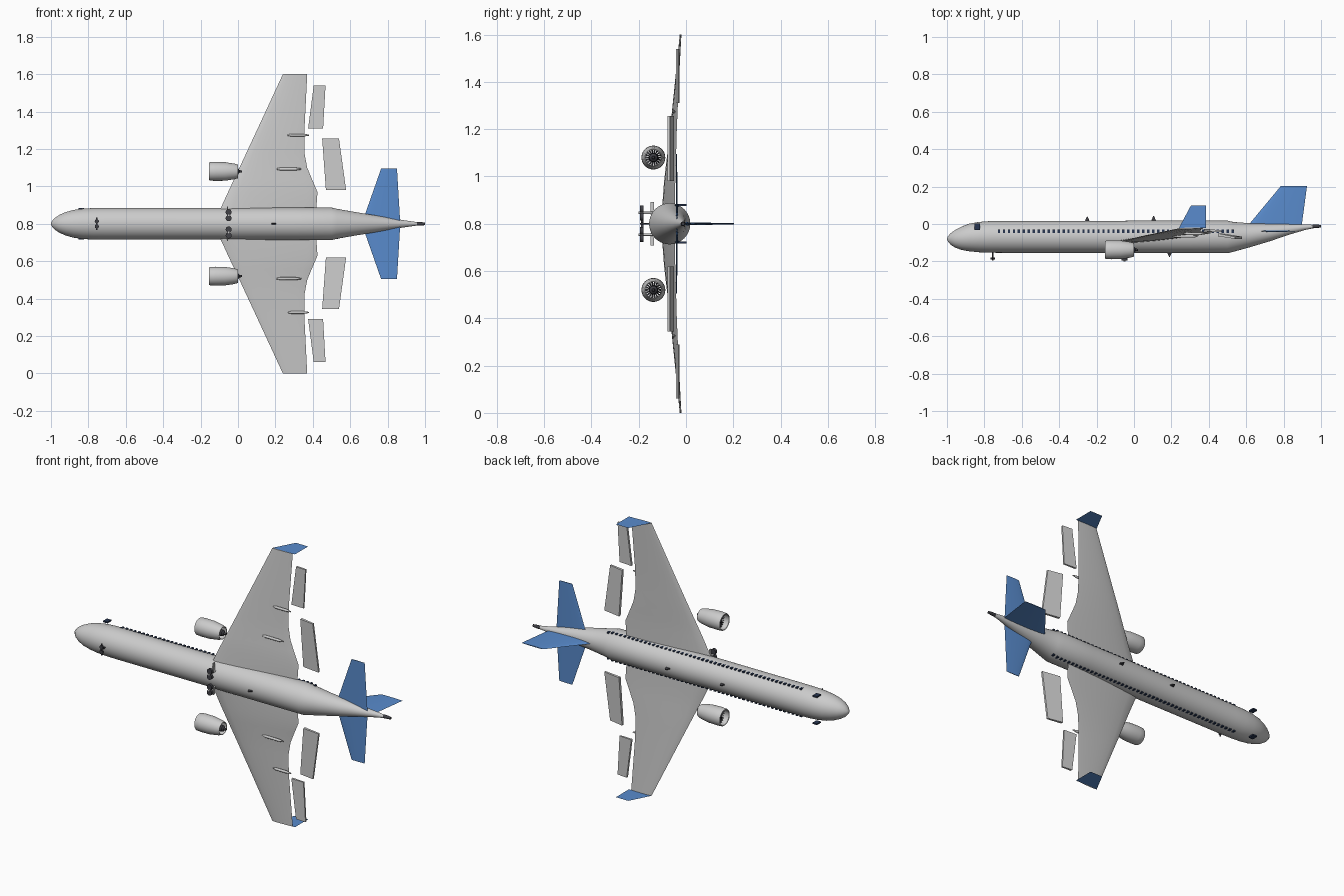
import bpy, bmesh, math
from math import cos, sin, pi, sqrt

if "Cube" in bpy.data.objects:
    bpy.data.objects.remove(bpy.data.objects["Cube"])

CZ = 0.8      # height of the centreline; the span runs along z, nose at -x, fin at +y


def mat(name, rgb):
    m = bpy.data.materials.new(name)
    m.diffuse_color = (*rgb, 1)
    m.use_nodes = True
    m.node_tree.nodes["Principled BSDF"].inputs["Base Color"].default_value = m.diffuse_color
    return m


BLUE = mat("blue_paint", (0.1, 0.26, 0.61))
DARK = mat("dark_metal", (0.05, 0.05, 0.06))
GLASS = mat("dark_glass", (0.02, 0.035, 0.08))


def finish(name, bm, m=None, smooth=True):
    bmesh.ops.recalc_face_normals(bm, faces=bm.faces)
    me = bpy.data.meshes.new(name)
    bm.to_mesh(me)
    bm.free()
    ob = bpy.data.objects.new(name, me)
    bpy.context.collection.objects.link(ob)
    if m:
        me.materials.append(m)
    if smooth:
        bpy.ops.object.select_all(action='DESELECT')
        bpy.context.view_layer.objects.active = ob
        ob.select_set(True)
        bpy.ops.object.shade_smooth_by_angle(angle=math.radians(35))
    return ob


def skin(bm, sections, loop=False):
    """Join matching closed sections with quads, capping the ends."""
    rings = [[bm.verts.new(p) for p in s] for s in sections]
    n = len(rings[0])
    pairs = list(zip(rings, rings[1:])) + ([(rings[-1], rings[0])] if loop else [])
    for a, b in pairs:
        for i in range(n):
            j = (i + 1) % n
            bm.faces.new((a[i], a[j], b[j], b[i]))
    if not loop:
        bm.faces.new(rings[0])
        bm.faces.new(rings[-1])


def ring(x, y, z, r, n=40):
    return [(x, y + r * cos(2 * pi * i / n), z + r * sin(2 * pi * i / n)) for i in range(n)]


def tube(name, stations, z, m=None, loop=False, n=40):
    bm = bmesh.new()
    skin(bm, [ring(x, y, z, r, n) for x, y, r in stations], loop)
    return finish(name, bm, m)


def add_box(bm, lo, hi):
    q = [(0, 0), (1, 0), (1, 1), (0, 1)]
    skin(bm, [[((lo, hi)[a][0], (lo, hi)[b][1], z) for a, b in q] for z in (lo[2], hi[2])])


def add_rod(bm, c, r, h, n=20):
    """Cylinder along y centred on c."""
    skin(bm, [[(c[0] + r * cos(2 * pi * i / n), y, c[2] + r * sin(2 * pi * i / n))
               for i in range(n)] for y in (c[1] - h / 2, c[1] + h / 2)])


def airfoil(le, te, ratio, axis, n=9):
    """Closed section between le and te, thickened along the given axis."""
    t = ratio * (te[0] - le[0])
    us = [(1 - cos(pi * i / n)) / 2 for i in range(n + 1)]
    pts = []
    for side, seq in ((1, us), (-1, us[-2:0:-1])):
        for u in seq:
            p = [a + (b - a) * u for a, b in zip(le, te)]
            p[axis] += side * t * (1.5 * sqrt(u) * (1 - u) ** 0.9 * 0.87 + 0.02 * u)
            pts.append(tuple(p))
    return pts


# Fuselage with nose, belly bulge and upswept tail: x, centre y, radius
tube("fuselage", [(-1, -.08, .002), (-.995, -.08, .014), (-.98, -.08, .031), (-.955, -.079, .048),
                  (-.92, -.076, .063), (-.88, -.072, .074), (-.83, -.07, .081), (-.77, -.069, .0845),
                  (-.7, -.069, .085), (-.1, -.069, .085), (-.02, -.069, .087), (.3, -.069, .087),
                  (.5, -.069, .087), (.53, -.069, .08), (.62, -.06, .064), (.73, -.045, .046),
                  (.83, -.029, .028), (.915, -.017, .015), (.965, -.013, .008)], CZ, n=56)
tube("tail_exhaust", [(.955, -.013, .010), (.98, -.012, .009), (1, -.012, .007)], CZ, DARK, n=16)

# Fin
bm = bmesh.new()
skin(bm, [airfoil((.60, -.02, CZ), (.895, -.02, CZ), .045, 2),
          airfoil((.785, .203, CZ), (.925, .203, CZ), .03, 2)])
finish("fin", bm, BLUE)

# Dorsal and belly antennas
for i, (x, y, d) in enumerate([(-.25, .014, .026), (.105, .016, .028), (.19, -.154, -.022)]):
    bm = bmesh.new()
    skin(bm, [[(x - w, yy, CZ - t), (x + w, yy, CZ - t), (x + w, yy, CZ + t), (x - w, yy, CZ + t)]
              for yy, w, t in ((y, .013, .004), (y + d, .002, .001))])
    finish(f"antenna_{i + 1}", bm, DARK, False)

for s, side in ((1, "upper"), (-1, "lower")):
    def Z(d):
        return CZ + s * d

    # Wing: span offset, leading x, trailing x, leading y, trailing y
    bm = bmesh.new()
    skin(bm, [airfoil((lx, ly, Z(d)), (tx, ty, Z(d)), .05, 1) for d, lx, tx, ly, ty in [
        (.04, -.115, .42, -.1, -.048), (.1, -.085, .42, -.094, -.047), (.17, -.053, .425, -.089, -.046),
        (.24, -.02, .395, -.082, -.044), (.3, .008, .37, -.075, -.042), (.38, .045, .355, -.066, -.04),
        (.5, .101, .355, -.054, -.035), (.8, .24, .37, -.024, -.021)]])
    finish(f"wing_{side}", bm)

    # Winglet sheet
    bm = bmesh.new()
    bm.faces.new([bm.verts.new((x, y, Z(.8))) for x, y in
                  ((.24, -.022), (.385, -.022), (.385, .1), (.305, .1))])
    finish(f"winglet_{side}", bm, BLUE, False)

    # Drooped flap and aileron panels: (offset, x0, x1) per end, top y front and back
    for name, ends, y0, y1, t in [
            ("flap", ((.18, .47, .578), (.455, .45, .54)), -.05, -.068, .016),
            ("aileron", ((.51, .375, .455), (.74, .405, .468)), -.028, -.034, .013)]:
        bm = bmesh.new()
        skin(bm, [[(a, y0, Z(d)), (b, y1, Z(d)), (b, y1 - t * .7, Z(d)), (a, y0 - t, Z(d))]
                  for d, a, b in ends])
        finish(f"{name}_{side}", bm, None, False)

    # Flap track fairings under the wing
    for i, (d, a, b, y) in enumerate([(.293, .205, .34, -.066), (.474, .265, .38, -.052)]):
        tube(f"flap_track_{side}_{i + 1}", [(a, y, .003), (a + .02, y, .0075),
             (b - .03, y, .0075), (b, y, .003)], Z(d), n=12)

    # Tailplane
    bm = bmesh.new()
    skin(bm, [airfoil((.665, -.038, Z(.01)), (.867, -.038, Z(.01)), .04, 1),
              airfoil((.765, -.04, Z(.295)), (.85, -.04, Z(.295)), .04, 1)])
    finish(f"tailplane_{side}", bm, BLUE)

    # Engine: open nacelle shell, core and fan
    ey, ez = -.138, Z(.28)
    tube(f"nacelle_{side}", [(x, ey, r) for x, r in [
        (-.155, .046), (-.15, .049), (-.12, .0505), (-.07, .0495), (-.02, .042), (.0, .036),
        (.0, .033), (-.03, .039), (-.1, .042), (-.14, .041), (-.152, .043)]], ez, loop=True)
    tube(f"engine_core_{side}", [(x, ey, r) for x, r in [
        (-.14, .001), (-.125, .01), (-.1, .014), (-.03, .02), (0, .017), (.008, .007), (.022, .005)]],
        ez, DARK, n=20)
    bm = bmesh.new()
    for k in range(18):
        a = 2 * pi * k / 18
        quad = []
        for r, da, x in ((.011, -.2, -.125), (.042, -.11, -.128), (.042, .11, -.108), (.011, .2, -.11)):
            quad.append(bm.verts.new((x, ey + r * cos(a + da), ez + r * sin(a + da))))
        bm.faces.new(quad)
    finish(f"fan_{side}", bm, DARK, False)

    # Cabin windows and cockpit window
    bm = bmesh.new()
    for k in range(48):
        x = -.722 + k * .0266
        off = .08 if x < .52 else .076
        add_box(bm, (x - .006, -.047, Z(off) - .004), (x + .006, -.03, Z(off) + .004))
    finish(f"cabin_windows_{side}", bm, GLASS, False)
    bm = bmesh.new()
    add_box(bm, (-.852, -.033, Z(.08) - .004), (-.824, .003, Z(.08) + .004))
    finish(f"cockpit_window_{side}", bm, GLASS, False)

    # Main gear: four flat wheels on an axle, strut and door
    bm = bmesh.new()
    for d in (.03, .062):
        add_rod(bm, (-.05, -.187, Z(d)), .016, .016)
    finish(f"main_wheels_{side}", bm, DARK)
    bm = bmesh.new()
    add_rod(bm, (-.05, -.165, Z(.046)), .005, .07, 12)
    add_box(bm, (-.054, -.191, Z(.046) - .022), (-.046, -.183, Z(.046) + .022))
    finish(f"main_strut_{side}", bm)
    bm = bmesh.new()
    add_box(bm, (-.06, -.15, Z(.066) - .027), (-.054, -.135, Z(.066) + .027))
    finish(f"gear_door_{side}", bm, None, False)

    # Nose wheel
    bm = bmesh.new()
    add_rod(bm, (-.755, -.185, Z(.014)), .011, .01)
    finish(f"nose_wheel_{side}", bm, DARK)

# Nose strut with axle
bm = bmesh.new()
add_rod(bm, (-.755, -.17, CZ), .004, .05, 12)
add_box(bm, (-.758, -.188, CZ - .034), (-.752, -.182, CZ + .034))
finish("nose_strut", bm, DARK)
